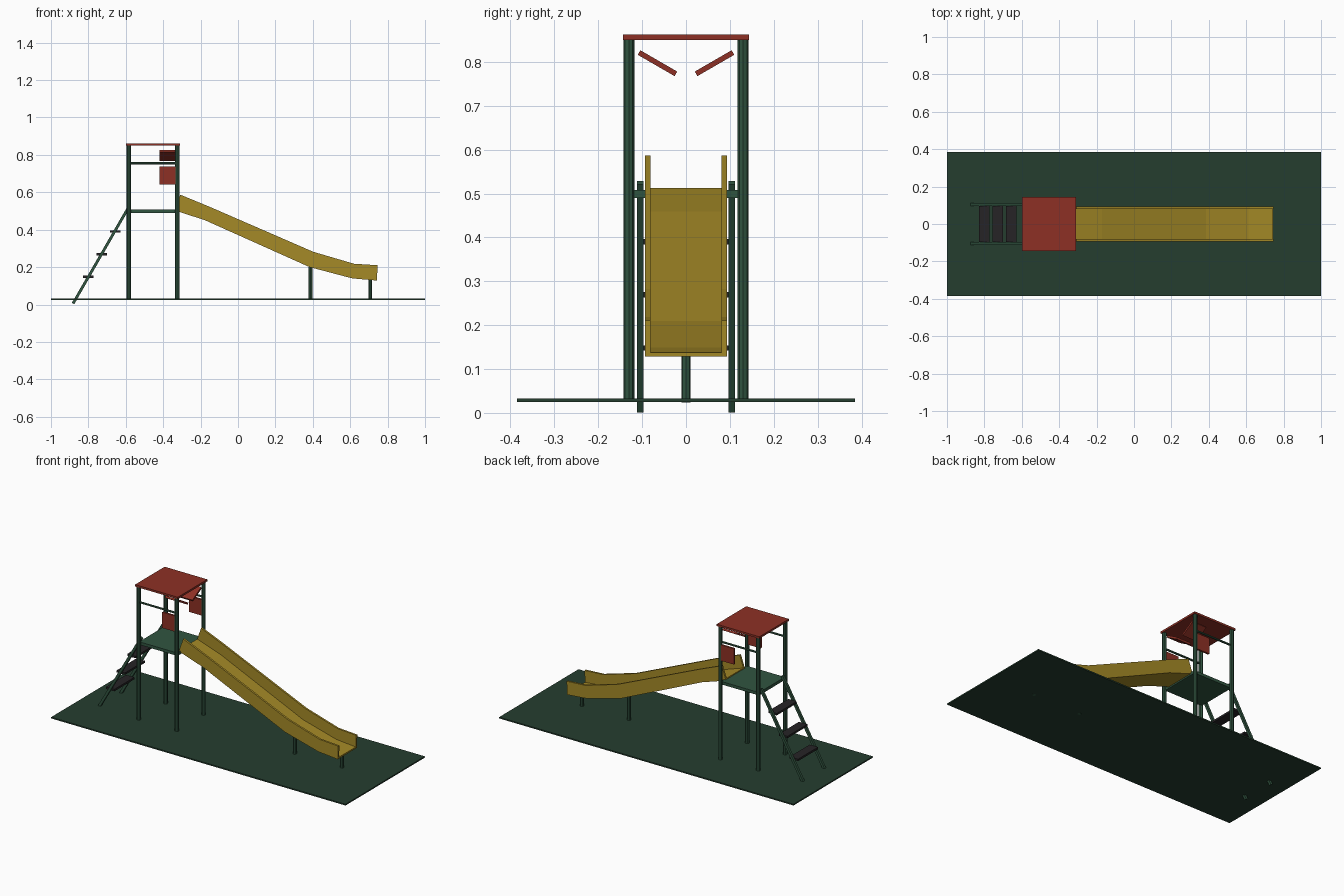
import bpy, bmesh
from math import radians
from mathutils import Vector

old = bpy.data.objects.get("Cube")
if old:
    bpy.data.objects.remove(old, do_unlink=True)


def material(name, r, g, b):
    m = bpy.data.materials.new(name)
    m.use_nodes = True
    m.diffuse_color = (r, g, b, 1)
    bsdf = next(n for n in m.node_tree.nodes if n.type == 'BSDF_PRINCIPLED')
    bsdf.inputs["Base Color"].default_value = (r, g, b, 1)
    return m


GROUND = material("dark green ground", 0.018, 0.048, 0.028)
GREEN = material("green paint", 0.03, 0.089, 0.051)
RED = material("red panel", 0.27, 0.03, 0.018)
YELLOW = material("yellow slide", 0.376, 0.254, 0.02)
BLACK = material("black tread", 0.019, 0.017, 0.019)


def finish(name, bm, mat):
    bmesh.ops.recalc_face_normals(bm, faces=bm.faces)
    mesh = bpy.data.meshes.new(name)
    bm.to_mesh(mesh)
    bm.free()
    mesh.materials.append(mat)
    ob = bpy.data.objects.new(name, mesh)
    bpy.context.collection.objects.link(ob)
    return ob


def box(name, center, size, mat, rot=(0, 0, 0)):
    bm = bmesh.new()
    bmesh.ops.create_cube(bm, size=1)
    bmesh.ops.scale(bm, vec=size, verts=bm.verts)
    ob = finish(name, bm, mat)
    ob.location = center
    ob.rotation_euler = rot
    return ob


def tube(name, start, end, radius, mat):
    a, b = Vector(start), Vector(end)
    bm = bmesh.new()
    bmesh.ops.create_cone(bm, cap_ends=True, segments=8, radius1=radius,
                          radius2=radius, depth=(b - a).length)
    ob = finish(name, bm, mat)
    ob.location = (a + b) / 2
    ob.rotation_euler = (b - a).to_track_quat('Z', 'Y').to_euler()
    return ob


# Ground slab
box("ground_slab", (0, 0, 0.029), (2, 0.77, 0.008), GROUND)

# Tower platform and roof
BACK_X, FRONT_X, SIDE_Y = -0.583, -0.325, 0.13
MID_X = (BACK_X + FRONT_X) / 2
box("platform", (MID_X, 0, 0.499), (0.26, 0.25, 0.018), GREEN)
box("roof", (MID_X, 0, 0.856), (0.29, 0.287, 0.012), RED)

# Posts, rails, panels and ladder rails on both sides
PANEL = 0.097
for side, s in (("left", 1), ("right", -1)):
    for end, x in (("ladder", BACK_X), ("slide", FRONT_X)):
        tube(f"{side}_{end}_post", (x, s * SIDE_Y, 0.026), (x, s * SIDE_Y, 0.851), 0.0122, GREEN)
    tube(f"{side}_hand_rail", (BACK_X, s * SIDE_Y, 0.755),
         (FRONT_X, s * SIDE_Y, 0.755), 0.006, GREEN)
    box(f"{side}_side_panel", (-0.372, s * SIDE_Y, 0.689), (PANEL, 0.012, PANEL), RED)
    box(f"{side}_tilted_panel", (-0.372, s * 0.065, 0.797), (PANEL, PANEL, 0.012),
        RED, (radians(30 * s), 0, 0))
    box(f"{side}_ladder_rail", (-0.732, s * 0.104, 0.265), (0.015, 0.015, 0.6),
        GREEN, (0, radians(30), 0))

# Ladder treads
for i in range(3):
    box(f"ladder_tread_{i + 1}", (-0.801 + 0.0725 * i, 0, 0.148 + 0.121 * i),
        (0.057, 0.194, 0.012), BLACK)

# Slide: a U-shaped channel swept along its lower and upper edge lines
lower = [(-0.337, 0.503), (-0.175, 0.45), (0.383, 0.2), (0.61, 0.14), (0.743, 0.128)]
upper = [(-0.308, 0.587), (-0.148, 0.521), (0.402, 0.282), (0.62, 0.218), (0.746, 0.21)]
half = [(0.093, 0), (0.093, 1), (0.081, 1), (0.081, 0.12)]
section = half + [(-y, h) for y, h in reversed(half)]
bm = bmesh.new()
rings = []
for (x0, z0), (x1, z1) in zip(lower, upper):
    rings.append([bm.verts.new((x0 + (x1 - x0) * h, y, z0 + (z1 - z0) * h))
                  for y, h in section])
n = len(section)
for a, b in zip(rings, rings[1:]):
    for i in range(n):
        j = (i + 1) % n
        bm.faces.new((a[i], a[j], b[j], b[i]))
# End caps split into two walls and a floor strip
for r in (rings[0], rings[-1]):
    bm.faces.new((r[0], r[1], r[2], r[3]))
    bm.faces.new((r[4], r[5], r[6], r[7]))
    bm.faces.new((r[0], r[3], r[4], r[7]))
finish("slide", bm, YELLOW)

# Slide supports
for name, x, top in (("middle", 0.387, 0.2), ("end", 0.707, 0.134)):
    tube(f"slide_{name}_support", (x, 0, 0.024), (x, 0, top), 0.0105, GREEN)
